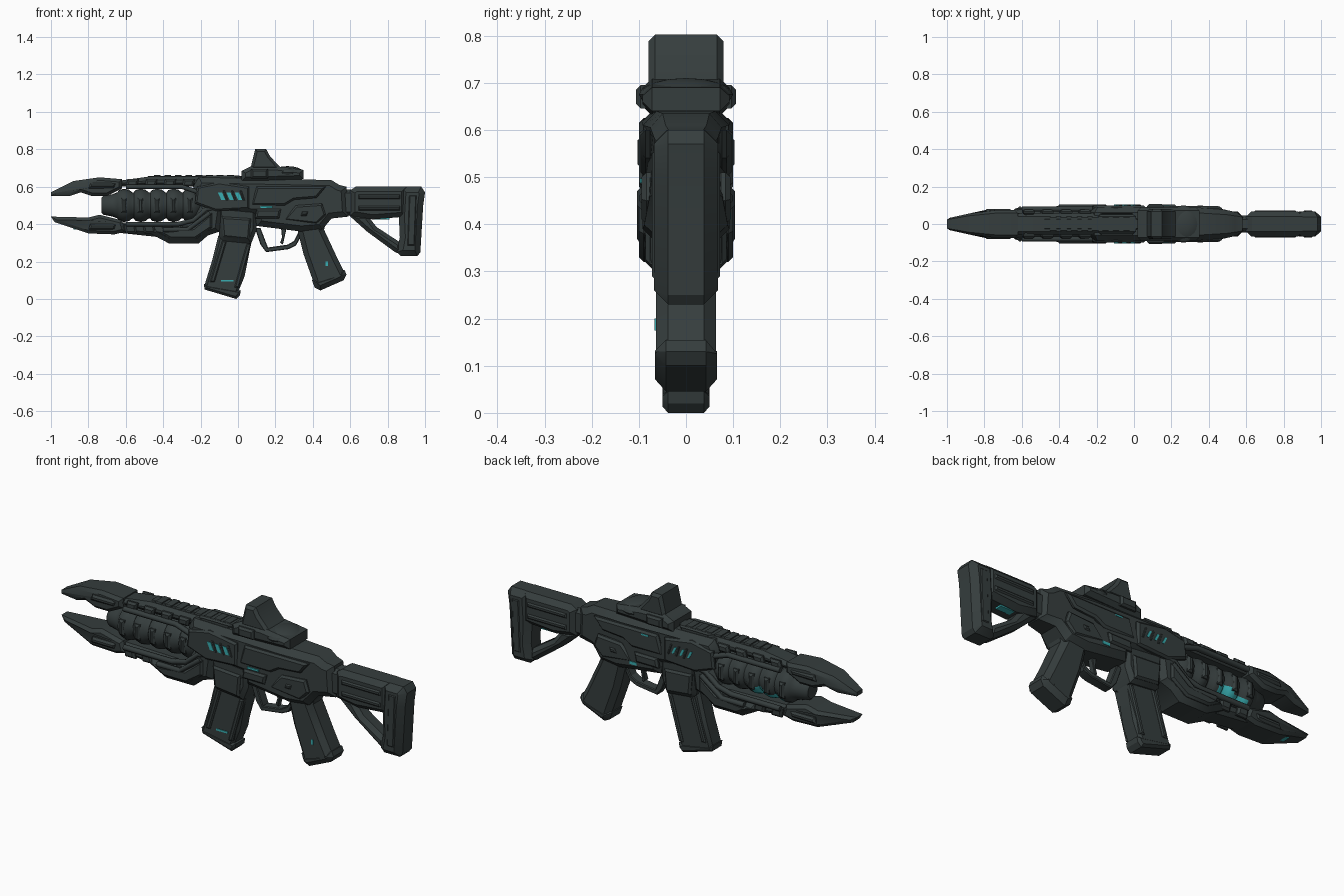
import bpy, bmesh, math
from mathutils import Vector

cube = bpy.data.objects.get("Cube")
if cube:
    bpy.data.objects.remove(cube)


def material(name, color):
    m = bpy.data.materials.new(name)
    m.use_nodes = True
    m.diffuse_color = color
    node = m.node_tree.nodes["Principled BSDF"]
    node.inputs["Base Color"].default_value = color
    node.inputs["Roughness"].default_value = 0.6
    return m


GUN = material("dark gunmetal", (0.036, 0.047, 0.047, 1))
TEAL = material("teal glow", (0.04, 0.42, 0.44, 1))


def finish(name, bm, materials=(GUN,), sharp_angle=32):
    bmesh.ops.recalc_face_normals(bm, faces=bm.faces)
    mesh = bpy.data.meshes.new(name)
    bm.to_mesh(mesh)
    bm.free()
    for m in materials:
        mesh.materials.append(m)
    for polygon in mesh.polygons:
        polygon.use_smooth = True
    mesh.set_sharp_from_angle(angle=math.radians(sharp_angle))
    ob = bpy.data.objects.new(name, mesh)
    bpy.context.collection.objects.link(ob)
    return ob


def bridge(bm, first, second):
    """Close the strip between two equal loops of vertices."""
    count = len(first)
    for i in range(count):
        j = (i + 1) % count
        bm.faces.new((first[i], first[j], second[j], second[i]))


def prism(name, points, half_width, chamfer=.02, taper=None, mat=GUN, offset=0):
    """Side profile in x,z made solid around y = offset, with chamfered caps."""
    bm = bmesh.new()
    flat = half_width - chamfer
    rows = [[bm.verts.new((x, y, z)) for x, z in points] for y in (-flat, flat)]
    caps = [bm.faces.new(row) for row in rows]
    bridge(bm, *rows)
    bmesh.ops.recalc_face_normals(bm, faces=bm.faces)
    if chamfer:
        bmesh.ops.inset_individual(bm, faces=caps, thickness=chamfer,
                                   depth=chamfer, use_even_offset=True)
    for v in bm.verts:
        if taper:
            v.co.y *= taper(v.co.x)
        v.co.y += offset
    return finish(name, bm, (mat,))


def side_pair(name, points, outer=.1, chamfer=.01):
    """Matching raised plates on both sides, reaching out to y = outer."""
    half = .015
    ob = prism(name, points, half, chamfer, offset=outer - half)
    mirror = ob.modifiers.new("both sides", "MIRROR")
    mirror.use_axis = (False, True, False)


def glow(name, points, y):
    """Thin lit plate on one side."""
    prism(name, points, .003, 0, mat=TEAL, offset=y)


def bar(x, z, length, height, lean=0):
    """Upright or leaning four-sided profile from its lower left corner."""
    return [(x, z), (x + length, z), (x + length + lean, z + height), (x + lean, z + height)]


def lathe(name, profile, z, sides, is_lit):
    """Turn (x, radius) pairs about a lengthwise axis, with lit faces by rule."""
    bm = bmesh.new()
    turns = [2 * math.pi * k / sides for k in range(sides)]
    rings = [[bm.verts.new((x, r * math.cos(a), z + r * math.sin(a))) for a in turns]
             for x, r in profile]
    for first, second in zip(rings, rings[1:]):
        bridge(bm, first, second)
    bm.faces.new(rings[0])
    bm.faces.new(rings[-1])
    for face in bm.faces:
        face.material_index = int(is_lit(face.calc_center_median()))
    finish(name, bm, (GUN, TEAL), 40)


def cables(name, path, y=.08, radius=.014):
    """Matching cables on both sides."""
    curve = bpy.data.curves.new(name, "CURVE")
    curve.dimensions = "3D"
    curve.bevel_depth = radius
    curve.bevel_resolution = 1
    curve.use_fill_caps = True
    for side in (-y, y):
        spline = curve.splines.new("POLY")
        spline.points.add(len(path) - 1)
        for point, (x, z) in zip(spline.points, path):
            point.co = (x, side, z, 1)
    curve.materials.append(GUN)
    bpy.context.collection.objects.link(bpy.data.objects.new(name, curve))


# Muzzle prongs, narrowing to the tip
prong_taper = lambda x: min(1, .4 + (x + 1) * 3)
prism("upper_prong", [(-1, .55), (-1, .57), (-.88, .63), (-.74, .65), (-.62, .64), (-.62, .59),
                      (-.7, .55), (-.78, .55), (-.84, .57), (-.9, .55)], .074, .016, prong_taper)
prism("lower_prong", [(-1, .44), (-.8, .435), (-.74, .45), (-.62, .42), (-.6, .36),
                      (-.66, .345), (-.8, .35), (-.98, .41)], .074, .016, prong_taper)
side_pair("upper_prong_rib", bar(-.8, .59, .14, .03, .01), .08)
side_pair("lower_prong_rib", bar(-.8, .37, .14, .03, .01), .08)
prism("prong_emitter", bar(-.88, .37, .06, .008), .02, 0, mat=TEAL, offset=.01)

# Ribbed energy core, glowing through gaps on its lower left
core_start, core_height, pitch, ribs = -.645, .5, .088, range(5)
core = [(-.73, .04), (-.72, .05), (-.67, .06)]
for i in ribs:
    for step, radius in ((0, .07), (.1, .082), (.4, .089), (.7, .084), (.9, .07)):
        core.append((core_start + (i + step) * pitch, radius))
core.append((-.2, .06))
lathe("energy_core", core, core_height, 20, lambda p: -.62 < p.x < -.44
      and p.y > .02 and -.08 < p.z - core_height < (-.04 if p.x < -.53 else -.02))
for i in ribs:
    side_pair("core_clamp", bar(core_start + .02 + i * pitch, .46, .03, .08), .093)

# Fore-end rails above and below the core
prism("upper_rail", [(-.65, .6), (-.2, .6), (-.18, .655), (-.47, .655), (-.65, .63)], .06)
prism("lower_rail", [(-.65, .355), (-.42, .33), (-.2, .34), (-.2, .4), (-.65, .41)], .062)
prism("top_strip", bar(-.48, .64, .5, .018), .03, .006)
for i in range(8):
    prism("rail_tooth", bar(-.45 + i * .056, .64, .036, .023), .04, .005)
for i in range(4):
    x = -.6 + i / 10
    side_pair("rail_block", bar(x, .6, .06, .04, .01), .078)
    side_pair("lower_rail_block", bar(x, .35, .06, .05, -.01), .08)
prism("lower_handguard", [(-.47, .35), (-.37, .297), (-.21, .297), (-.16, .34), (-.1, .36),
                          (-.08, .5), (-.2, .5), (-.24, .42), (-.3, .39), (-.45, .385)], .088, .025)
side_pair("handguard_fin", [(-.43, .36), (-.36, .32), (-.23, .32), (-.14, .38), (-.14, .46), (-.24, .38)])
cables("lower_cable", [(-.6, .4), (-.32, .4), (-.24, .42), (-.17, .48), (-.1, .49)])
cables("upper_cable", [(-.6, .6), (-.3, .6), (-.15, .55)])
cables("brace", [(-.4, .37), (-.27, .37), (-.15, .46)], .09)

# Receiver, narrowing into the stock joint
body_taper = lambda x: 1 - max(0, x - .42) * 2.5
prism("receiver", [(-.24, .6), (-.21, .65), (.3, .64), (.5, .635), (.54, .61), (.58, .6),
                   (.59, .44), (.5, .43), (.45, .37), (.34, .36), (.1, .39), (.09, .45),
                   (-.14, .47), (-.22, .52)], .092, .03, body_taper)
prism("stock_joint", bar(.5, .445, .16, .14), .045)
side_pair("front_panel", [(-.23, .51), (-.12, .47), (.06, .48), (.06, .6), (-.1, .625), (-.22, .6)])
side_pair("middle_panel", [(.07, .5), (.25, .5), (.3, .53), (.42, .54), (.47, .6), (.1, .6)], .096)
side_pair("rear_panel", [(.24, .42), (.42, .4), (.47, .45), (.45, .51), (.31, .5)], .094)
side_pair("ejection_cover", bar(.09, .43, .13, .05, .01), .104)
side_pair("selector", bar(.33, .44, .04, .03, .01))
prism("top_ridge", bar(-.2, .64, .2, .02, .01), .06)

# Glowing vents: wide on the right side, narrow slits on the left
for i in range(3):
    x = -.09 + i * .045
    glow("right_vent_glow", bar(x, .53, .022, .04, -.018), -.1)
    glow("left_vent_glow", bar(x, .535, .012, .035, -.018), .1)
    side_pair("vent_bar", bar(x + .027, .525, .01, .055, -.018), .103, .002)
glow("port_glow", bar(.12, .487, .065, .01), -.095)
glow("left_catch_glow", bar(.22, .41, .04, .015), .092)
glow("left_seam_glow", bar(.15, .58, .04, .008), .095)

# Magazine and its well
prism("magazine_well", [(-.11, .5), (-.1, .33), (-.08, .31), (.07, .295), (.1, .37), (.1, .48)], .075)
side_pair("well_panel", [(-.09, .44), (-.08, .33), (.06, .315), (.07, .43)], .086)
prism("magazine", [(-.105, .34), (-.14, .2), (-.18, .07), (-.17, .05), (-.01, .01),
                   (.035, .12), (.075, .32)], .048, .014)
prism("magazine_base", [(-.183, .08), (-.178, .05), (-.01, 0), (.01, .02), (.015, .045)], .05, .012)
side_pair("magazine_rib", bar(-.15, .09, .025, .22, .065), .056, .006)
side_pair("magazine_rear_rib", bar(-.02, .06, .025, .23, .065), .056, .006)
glow("magazine_glow", bar(-.09, .092, .065, .01), -.048)

# Trigger and open guard
prism("trigger_guard", [(.09, .38), (.12, .29), (.15, .25), (.27, .266), (.31, .285), (.35, .36),
                        (.33, .37), (.3, .31), (.265, .29), (.16, .275), (.12, .38)], .026, .004)
prism("trigger", [(.23, .38), (.235, .33), (.225, .3), (.24, .29), (.26, .38)], .015, .003)

# Pistol grip
prism("grip", [(.31, .4), (.35, .24), (.4, .1), (.41, .06), (.435, .048), (.56, .105), (.575, .13),
               (.53, .22), (.46, .37), (.48, .44), (.4, .46)], .064, .026)
prism("grip_cap", [(.395, .1), (.41, .06), (.44, .045), (.565, .1), (.58, .13), (.57, .155)], .066, .024)
glow("grip_glow", bar(.468, .175, .012, .025), -.064)

# Sight
prism("sight_mount", [(.02, .63), (.02, .685), (.07, .71), (.2, .71), (.35, .69), (.35, .64)], .092)
prism("sight_hood", [(.065, .69), (.092, .802), (.15, .802), (.17, .765), (.21, .72), (.24, .69)], .08, .014)
side_pair("sight_clamp", bar(.07, .645, .09, .05), .106)
bm = bmesh.new()
bmesh.ops.create_uvsphere(bm, u_segments=20, v_segments=8, radius=1)
for v in bm.verts:
    v.co = v.co * Vector((.085, .1, .035)) + Vector((.265, 0, .675))
finish("sight_dome", bm)

# Shoulder stock: tube, butt, and open triangular brace
prism("stock_tube", [(.6, .445), (.6, .58), (.63, .6), (.9, .6), (.9, .44), (.72, .425)], .066, .025)
prism("butt", [(.87, .6), (.98, .6), (1, .57), (.99, .5), (.975, .25), (.96, .23), (.87, .23),
               (.85, .25), (.865, .33), (.86, .44)], .068, .03)
prism("stock_brace", [(.59, .45), (.69, .45), (.74, .385), (.87, .3), (.88, .235), (.84, .25),
                      (.69, .36)], .046)
for z in (.47, .53):
    side_pair("stock_ridge", bar(.64, z, .23, .03), .073)
side_pair("butt_panel", bar(.9, .28, .05, .28, .01), .072)
prism("stock_glow", bar(.73, .424, .08, .008), .018, 0, mat=TEAL, offset=.02)
